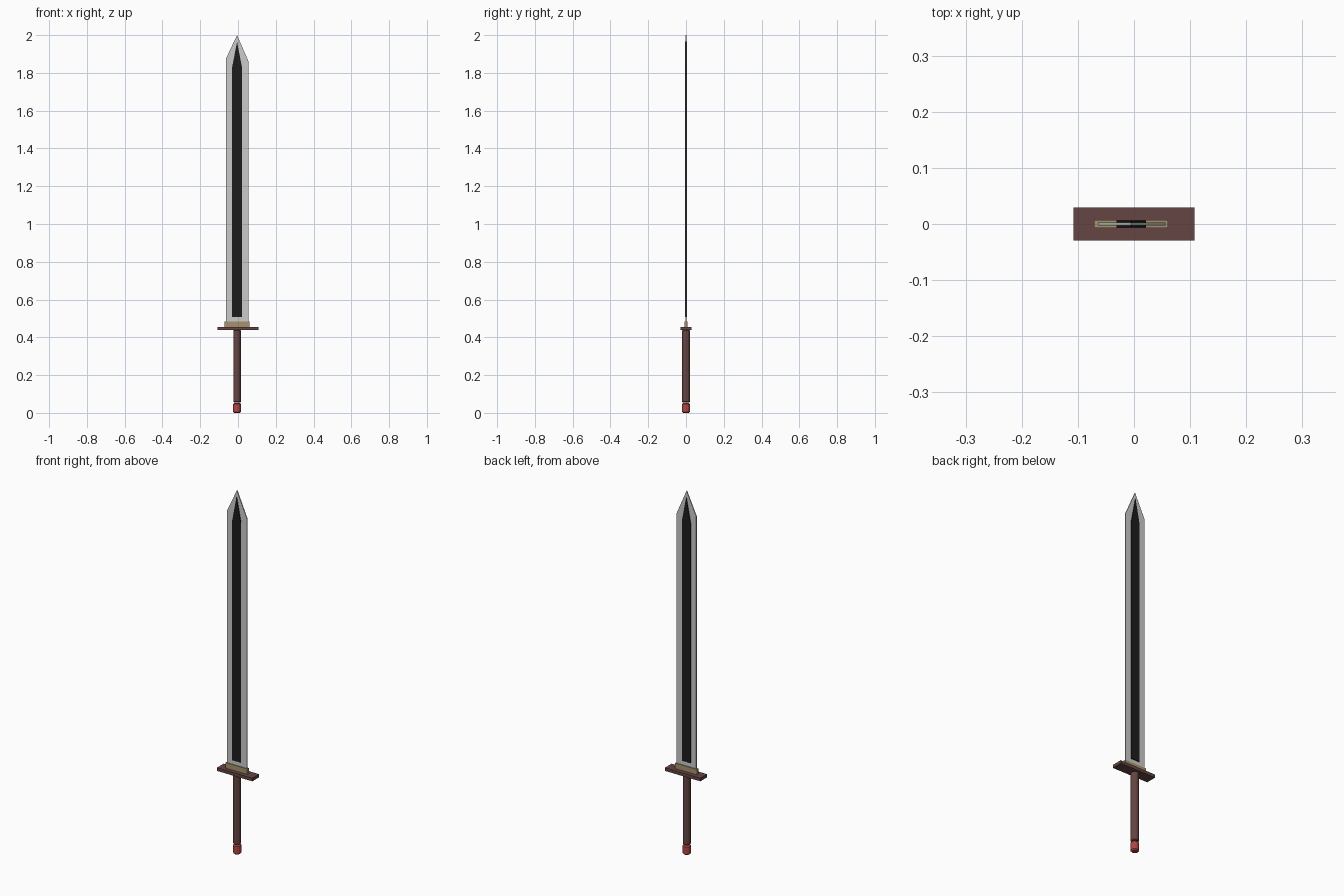
import bpy, bmesh

if "Cube" in bpy.data.objects:
    bpy.data.objects.remove(bpy.data.objects["Cube"])

AXIS = -0.005  # shared centre line of blade and grip


def material(name, color):
    m = bpy.data.materials.new(name)
    m.diffuse_color = (*color, 1)
    m.use_nodes = True
    m.node_tree.nodes["Principled BSDF"].inputs["Base Color"].default_value = m.diffuse_color
    return m


def finish(name, bm, mat=None):
    bmesh.ops.recalc_face_normals(bm, faces=bm.faces)
    me = bpy.data.meshes.new(name)
    bm.to_mesh(me)
    bm.free()
    ob = bpy.data.objects.new(name, me)
    bpy.context.collection.objects.link(ob)
    if mat:
        me.materials.append(mat)
    return ob


def box(name, x, half_x, half_y, z0, z1, mat):
    bm = bmesh.new()
    bmesh.ops.create_cube(bm, size=1)
    for v in bm.verts:
        v.co = (x + v.co.x * 2 * half_x, v.co.y * 2 * half_y,
                z0 + (v.co.z + 0.5) * (z1 - z0))
    return finish(name, bm, mat)


def plate(name, profile, thick, mat=None):
    # extrude an x-z outline symmetrically in y
    bm = bmesh.new()
    face = bm.faces.new([bm.verts.new((AXIS + x, -thick / 2, z)) for x, z in profile])
    ext = bmesh.ops.extrude_face_region(bm, geom=[face])
    verts = [g for g in ext["geom"] if isinstance(g, bmesh.types.BMVert)]
    bmesh.ops.translate(bm, verts=verts, vec=(0, thick, 0))
    return finish(name, bm, mat)


def rod(name, rx, ry, z0, z1, bevel, mat, sides=12):
    bm = bmesh.new()
    bmesh.ops.create_cone(bm, cap_ends=True, segments=sides, radius1=1, radius2=1, depth=1)
    for v in bm.verts:
        v.co = (AXIS + v.co.x * rx, v.co.y * ry, z0 + (v.co.z + 0.5) * (z1 - z0))
    rims = [e for e in bm.edges if abs(e.verts[0].co.z - e.verts[1].co.z) < 1e-5]
    bmesh.ops.bevel(bm, geom=rims, offset=bevel, segments=1, affect='EDGES')
    return finish(name, bm, mat)


black = material("black", (0.012, 0.012, 0.012))
brown = material("brown", (0.13, 0.06, 0.055))
tan = material("tan", (0.38, 0.29, 0.15))
red = material("red", (0.45, 0.06, 0.06))

# Blade with slightly uneven shoulders, and raised dark core
plate("blade", [(-0.059, 0.475), (0.061, 0.475), (0.061, 1.86), (0, 2.0), (-0.059, 1.875)], 0.005)
plate("blade_core", [(-0.026, 0.508), (0.026, 0.508), (0.026, 1.83), (0, 1.965), (-0.026, 1.83)], 0.012, black)

# Hilt
box("collar", AXIS, 0.066, 0.007, 0.453, 0.485, tan)
box("guard", 0, 0.108, 0.0295, 0.438, 0.455, brown)
rod("grip", 0.02, 0.021, 0.055, 0.44, 0.004, brown)
rod("pommel", 0.021, 0.021, 0.0, 0.053, 0.006, red)
